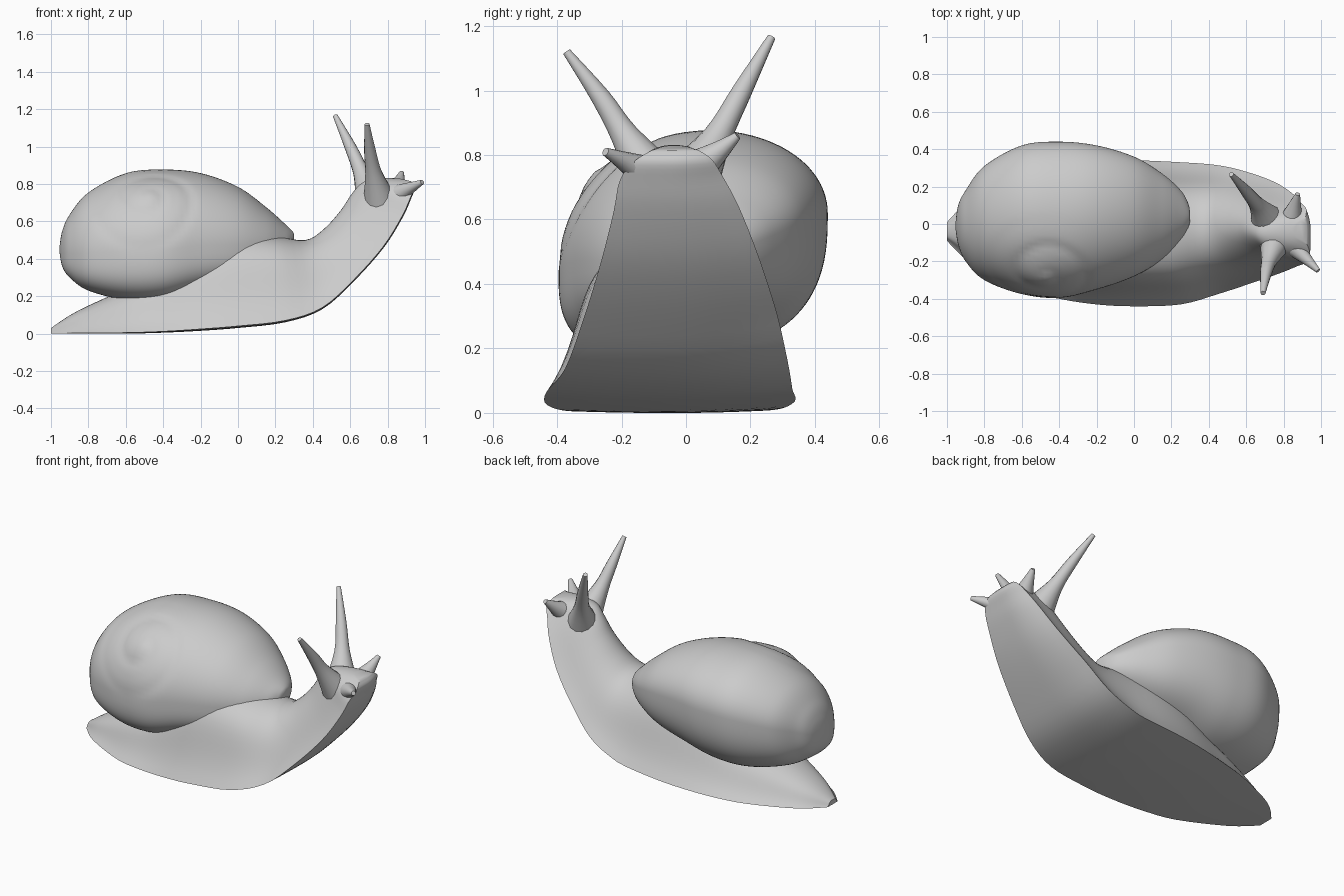
import bpy, bmesh, math
from mathutils import Vector

old = bpy.data.objects.get("Cube")
if old:
    bpy.data.objects.remove(old, do_unlink=True)

grey = bpy.data.materials.new("snail_grey")
grey.use_nodes = True
colour = (0.6, 0.6, 0.6, 1)
grey.diffuse_color = colour
grey.node_tree.nodes["Principled BSDF"].inputs["Base Color"].default_value = colour


def smooth_rows(rows, steps):
    """Interpolate station rows with a Catmull-Rom spline."""
    out = []
    last = len(rows) - 1
    for i in range(last):
        a, b, c, d = rows[max(i - 1, 0)], rows[i], rows[i + 1], rows[min(i + 2, last)]
        for s in range(steps):
            t = s / steps
            out.append([q + t / 2 * ((r - p) + t * (2 * p - 5 * q + 4 * r - u
                        + t * (3 * (q - r) + u - p))) for p, q, r, u in zip(a, b, c, d)])
    return out + [list(rows[last])]


def loft(name, rings, angle=50):
    """Skin a list of closed rings, cap both ends and shade smooth."""
    bm = bmesh.new()
    loops = [[bm.verts.new(p) for p in ring] for ring in rings]
    for low, high in zip(loops, loops[1:]):
        for i in range(len(low)):
            j = (i + 1) % len(low)
            bm.faces.new((low[i], low[j], high[j], high[i]))
    bm.faces.new(loops[0][::-1])
    bm.faces.new(loops[-1])
    bmesh.ops.recalc_face_normals(bm, faces=bm.faces)
    mesh = bpy.data.meshes.new(name)
    bm.to_mesh(mesh)
    bm.free()
    mesh.materials.append(grey)
    obj = bpy.data.objects.new(name, mesh)
    bpy.context.collection.objects.link(obj)
    bpy.ops.object.select_all(action="DESELECT")
    obj.select_set(True)
    bpy.context.view_layer.objects.active = obj
    bpy.ops.object.shade_smooth_by_angle(angle=math.radians(angle))
    return obj


# Body: sections over a sole; sole x, sole z, top x, top z, half width, centre y
body_rows = [
    (-1, 0, -1, .03, .05, -.04),
    (-.87, 0, -.86, .12, .17, -.04),
    (-.6, 0, -.6, .24, .3, -.05),
    (-.4, .005, -.4, .33, .35, -.05),
    (-.2, .015, -.2, .48, .38, -.05),
    (0, .03, -.02, .54, .39, -.05),
    (.25, .06, .2, .52, .38, -.05),
    (.45, .13, .36, .5, .345, -.03),
    (.62, .28, .46, .56, .3, -.02),
    (.78, .46, .55, .66, .245, -.02),
    (.88, .62, .61, .75, .195, -.03),
    (.925, .72, .67, .81, .16, -.045),
    (.945, .78, .76, .83, .12, -.04),
    (.925, .815, .86, .83, .07, -.035),
]


def body_ring(row):
    """Flared skirt below, rounded back above, sole rolling up on the left of the neck."""
    sx, sz, tx, tz, half, mid = row
    neck = max(0, min(1, (sx - .25) / .35))
    left_edge, right_edge = .03 + .1 * neck, .02
    ring = []

    def add(y, lift):
        ring.append((sx + (tx - sx) * lift, mid + half * y, sz + (tz - sz) * lift))

    for k in range(33):
        a = math.pi * k / 32
        s = min(1, abs(math.sin(a)))
        on_left = math.cos(a) > 0
        edge = left_edge if on_left else right_edge
        power = (4.5 - 1.5 * neck) if on_left else (6 - 3 * neck)
        flare = 1 - .22 * s - .16 * (1 - (1 - s) ** 4)
        width = flare * math.sqrt(1 - s ** power)
        add(math.copysign(width, math.cos(a)), edge + (1 - edge) * s)
    for k in range(1, 12):
        y = k / 6 - 1
        add(y, (left_edge if y > 0 else right_edge) * y * y)
    return ring


loft("body", [body_ring(r) for r in smooth_rows(body_rows, 4)])

# Shell: tilted oval sections; x, low z, high z, front y, back y
shell_rows = [
    (-.955, .44, .46, -.02, 0),
    (-.94, .36, .55, -.11, .1),
    (-.9, .3, .64, -.2, .18),
    (-.8, .23, .76, -.3, .31),
    (-.6, .18, .865, -.375, .42),
    (-.4, .18, .885, -.395, .44),
    (-.2, .23, .865, -.35, .42),
    (0, .28, .79, -.28, .36),
    (.15, .34, .68, -.19, .27),
    (.25, .4, .59, -.09, .18),
    (.29, .45, .55, -.02, .11),
    (.3, .49, .53, .02, .06),
]
spire = Vector((-.48, -.26, .72))
axis = Vector((-.1, -.6, .8)).normalized()
side = axis.cross(Vector((0, 0, 1))).normalized()
up = side.cross(axis)


def shell_point(row, a):
    """Oval point, fuller below, with a soft spiral seam around the spire."""
    x, low, high, front, back = row
    c, s = math.cos(a), math.sin(a)
    if s < 0:
        power = .65 if c < 0 else .75
        c, s = math.copysign(abs(c) ** power, c), -abs(s) ** power
    y = (front + back) / 2 + (back - front) / 2 * c
    z = (low + high) / 2 + (high - low) / 2 * (.97 * s + .24 * c * (1 - abs(s) / 2))
    p = Vector((x, y, z))
    d = p - spire
    u, v = d.dot(side), d.dot(up)
    r = math.hypot(u, v)
    if d.dot(axis) < -.3:
        return p
    turn = r / .15 - math.atan2(v, u) / math.tau
    gap = abs(turn - round(turn))
    fade = max(0, min(1, (.34 - r) / .12))
    push = .018 * math.exp(-(r / .1) ** 2) - .008 * fade * math.exp(-(gap / .16) ** 2)
    return p + axis * push


sides = 96
loft("shell", [[shell_point(row, math.tau * k / sides) for k in range(sides)]
               for row in smooth_rows(shell_rows, 8)], 60)


# Tentacles: tapering round feelers with roots sunk into the head
def tentacle(name, points, radii):
    rows = smooth_rows([(*p, r) for p, r in zip(points, radii)], 4)
    along = (Vector(points[-1]) - Vector(points[0])).normalized()
    e = along.orthogonal().normalized()
    f = along.cross(e)
    loft(name, [[Vector(row[:3]) + row[3] * (e * math.cos(a) + f * math.sin(a))
                 for a in (math.tau * k / 14 for k in range(14))] for row in rows])


long_radii = (.09, .045, .031, .013)
short_radii = (.065, .034, .013)
tentacle("left_eye_stalk", [(.71, .02, .73), (.66, .1, .86), (.6, .175, 1), (.52, .265, 1.165)], long_radii)
tentacle("right_eye_stalk", [(.76, -.09, .71), (.725, -.19, .86), (.705, -.265, .98), (.69, -.37, 1.12)], long_radii)
tentacle("left_feeler", [(.84, .02, .75), (.86, .1, .81), (.875, .16, .86)], short_radii)
tentacle("right_feeler", [(.84, -.1, .73), (.915, -.18, .775), (.985, -.25, .81)], short_radii)
